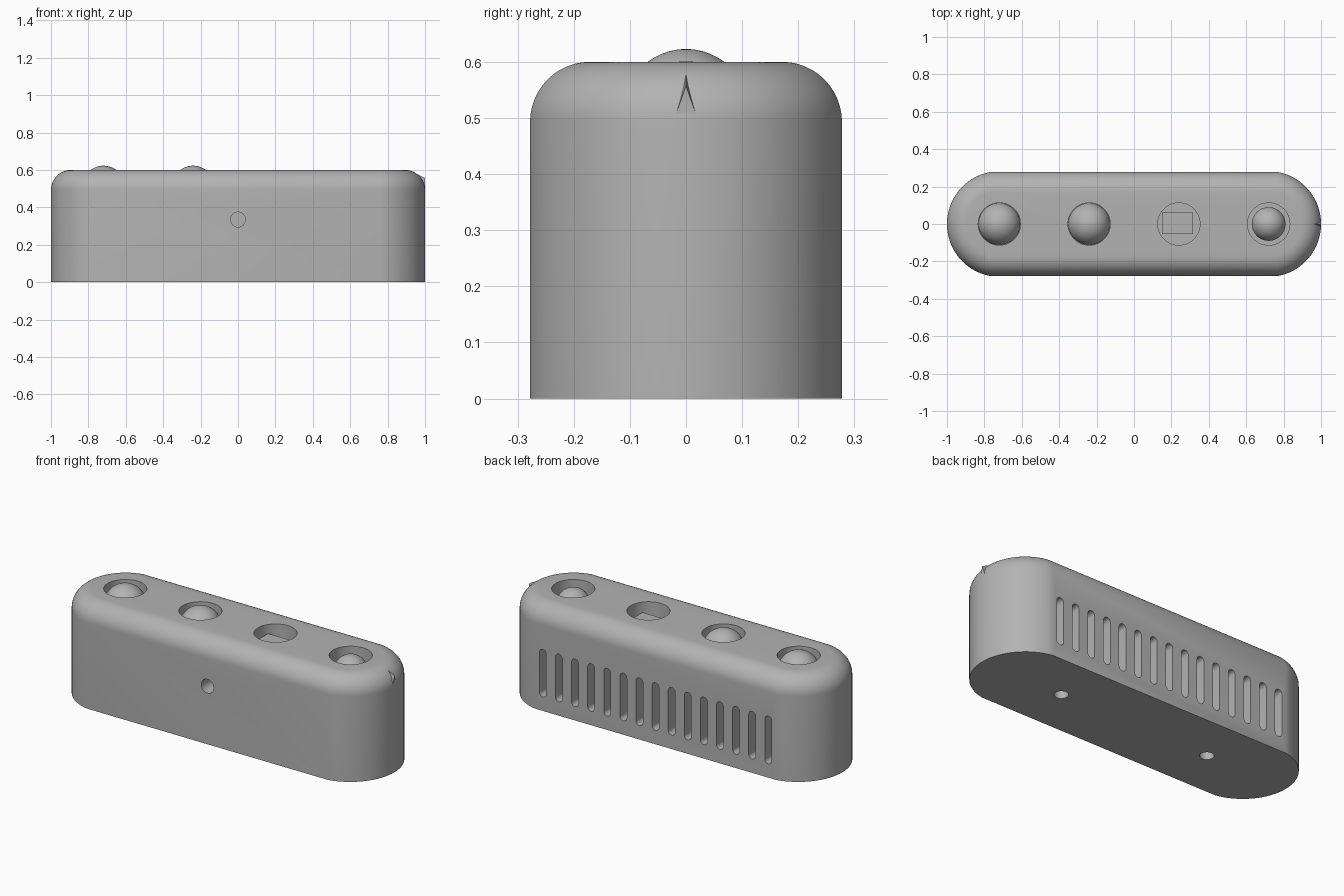
import bpy, bmesh, math
from mathutils import Matrix, Vector

cube = bpy.data.objects.get("Cube")
if cube:
    bpy.data.objects.remove(cube)

grey = bpy.data.materials.new("plain grey")
grey.use_nodes = True
colour = (0.45, 0.45, 0.45, 1)
grey.diffuse_color = colour
grey.node_tree.nodes["Principled BSDF"].inputs["Base Color"].default_value = colour


def add_object(name, bm, smooth=True):
    bmesh.ops.recalc_face_normals(bm, faces=bm.faces)
    mesh = bpy.data.meshes.new(name)
    bm.to_mesh(mesh)
    bm.free()
    mesh.materials.append(grey)
    obj = bpy.data.objects.new(name, mesh)
    bpy.context.collection.objects.link(obj)
    if smooth:
        shade(obj)
    return obj


def shade(obj):
    bpy.ops.object.select_all(action='DESELECT')
    obj.select_set(True)
    bpy.context.view_layer.objects.active = obj
    bpy.ops.object.shade_smooth_by_angle(angle=math.radians(30))


def cylinder(bm, radius, depth, matrix, sides=48):
    bmesh.ops.create_cone(bm, cap_ends=True, segments=sides, radius1=radius,
                          radius2=radius, depth=depth, matrix=matrix)


def outline(bm, inset, z, steps=32):
    """Rounded-end plan shape, shrunk by inset."""
    radius, half = 0.283 - inset, 0.278 - inset
    sweep = math.asin(half / radius)
    ring = []
    for side in (1, -1):
        for i in range(steps + 1):
            a = -sweep + 2 * sweep * i / steps
            ring.append(bm.verts.new((side * (0.717 + radius * math.cos(a)),
                                      side * radius * math.sin(a), z)))
    return ring


# Housing: straight walls with a rounded top rim
HEIGHT, FILLET = 0.6, 0.107
bm = bmesh.new()
rings = [outline(bm, 0, 0)]
for i in range(13):
    a = math.pi / 2 * i / 12
    rings.append(outline(bm, FILLET * (1 - math.cos(a)),
                         HEIGHT - FILLET + FILLET * math.sin(a)))
for low, high in zip(rings, rings[1:]):
    for i in range(len(low)):
        j = (i + 1) % len(low)
        bm.faces.new((low[i], low[j], high[j], high[i]))
bm.faces.new(rings[0])
bm.faces.new(rings[-1])
housing = add_object("housing", bm, smooth=False)

# Cutter for every socket, hole and vent
bm = bmesh.new()
upright = Matrix.Rotation(math.pi / 2, 4, 'X')
for x in (-0.72, -0.24, 0.24, 0.72):
    cylinder(bm, 0.113, 0.3, Matrix.Translation((x, 0, 0.62)))
for x in (-0.48, 0.48):
    cylinder(bm, 0.037, 0.2, Matrix.Translation((x, 0, 0)), 32)
cylinder(bm, 0.04, 0.2, Matrix.Translation((0, -0.278, 0.335)) @ upright, 32)

VENTS, WIDTH, LOW, HIGH = 15, 0.022, 0.08, 0.355
for n in range(VENTS):
    x = -0.72 + 1.44 * n / (VENTS - 1)
    profile = []
    for centre, start in ((HIGH - WIDTH, 0), (LOW + WIDTH, math.pi)):
        for i in range(9):
            a = start + math.pi * i / 8
            profile.append(bm.verts.new((x + WIDTH * math.cos(a), 0.178,
                                         centre + WIDTH * math.sin(a))))
    face = bm.faces.new(profile)
    new = bmesh.ops.extrude_face_region(bm, geom=[face], use_keep_orig=True)["geom"]
    bmesh.ops.translate(bm, vec=(0, 0.2, 0),
                        verts=[v for v in new if isinstance(v, bmesh.types.BMVert)])
cutter = add_object("opening_cutter", bm, smooth=False)
cutter.hide_render = True

cut = housing.modifiers.new("openings", 'BOOLEAN')
cut.object = cutter
cut.operation = 'DIFFERENCE'
cut.solver = 'EXACT'
bpy.context.view_layer.objects.active = housing
bpy.ops.object.modifier_apply(modifier=cut.name)
bpy.data.objects.remove(cutter)
shade(housing)

# Balls sitting in the sockets
for name, x, radius in (("first_ball", -0.72, 0.112), ("second_ball", -0.24, 0.112),
                        ("small_ball", 0.72, 0.09)):
    bm = bmesh.new()
    bmesh.ops.create_uvsphere(bm, u_segments=48, v_segments=24, radius=radius,
                              matrix=Matrix.Translation((x, 0, 0.511)))
    add_object(name, bm)

# Rectangular block in the open socket
bm = bmesh.new()
bmesh.ops.create_cube(bm, size=1, matrix=Matrix.Translation((0.232, 0.003, 0.505))
                      @ Matrix.Diagonal((0.165, 0.115, 0.09, 1)))
add_object("socket_block", bm, smooth=False)

# Small pointed ridge on the end
bm = bmesh.new()
points = [(1, 0, 0.557), (0.955, 0, 0.58)]
for y in (-0.022, 0.022):
    points += [(0.998, y, 0.495), (0.94, y, 0.495)]
bmesh.ops.convex_hull(bm, input=[bm.verts.new(Vector(p)) for p in points])
add_object("end_ridge", bm, smooth=False)
